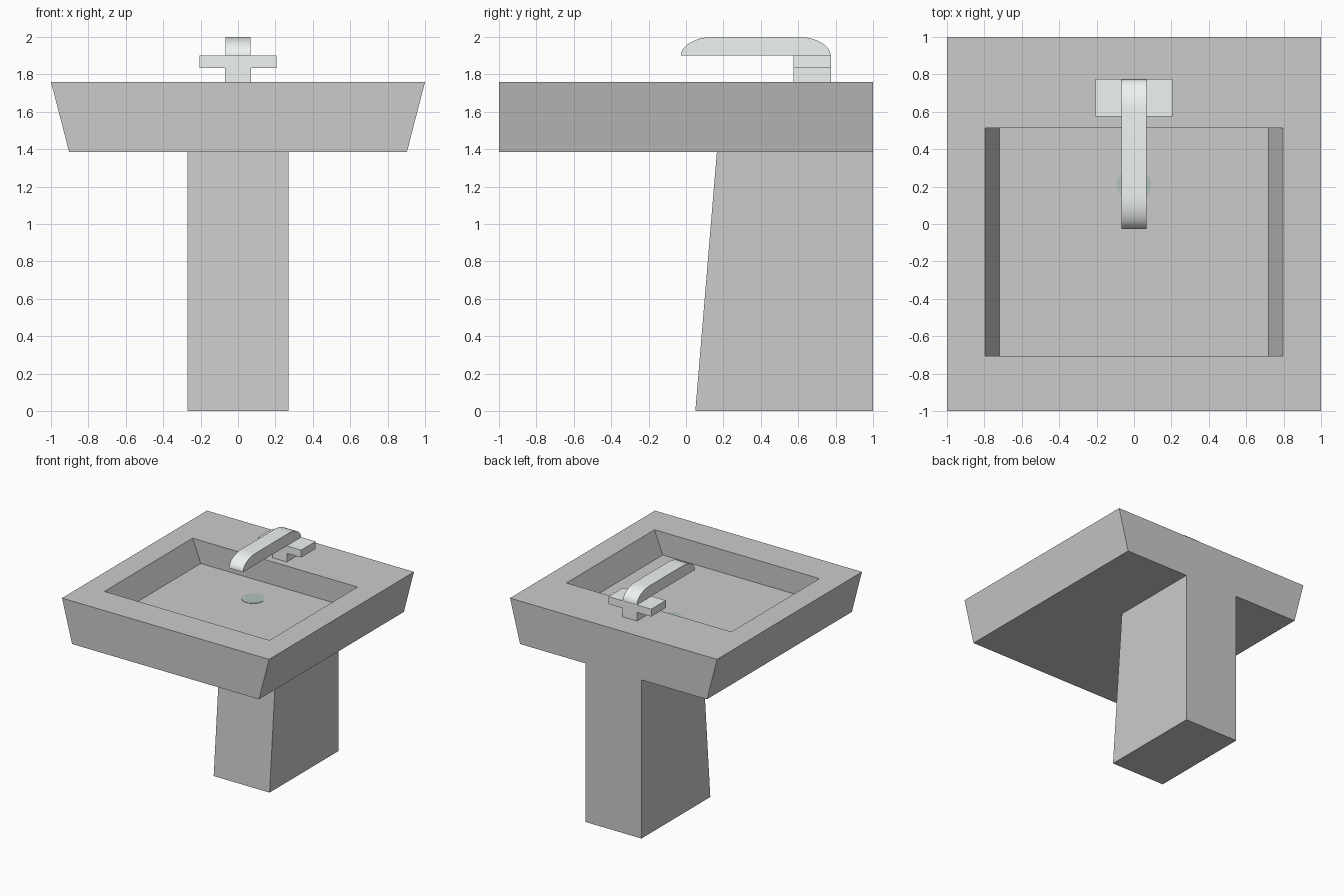
import bpy, bmesh, math

if "Cube" in bpy.data.objects:
    bpy.data.objects.remove(bpy.data.objects["Cube"])


def material(name, color):
    m = bpy.data.materials.new(name)
    m.diffuse_color = color
    m.use_nodes = True
    m.node_tree.nodes["Principled BSDF"].inputs["Base Color"].default_value = m.diffuse_color
    return m


def finish(name, bm, mat=None):
    bmesh.ops.recalc_face_normals(bm, faces=bm.faces)
    me = bpy.data.meshes.new(name)
    bm.to_mesh(me)
    bm.free()
    ob = bpy.data.objects.new(name, me)
    bpy.context.collection.objects.link(ob)
    if mat:
        me.materials.append(mat)
    return ob


def rect_stack(name, rings):
    """Closed solid through rectangles given as (half width, y front, y back, z)."""
    bm = bmesh.new()
    loops = [[bm.verts.new(p) for p in ((-w, y0, z), (w, y0, z), (w, y1, z), (-w, y1, z))]
             for w, y0, y1, z in rings]
    for a, b in zip(loops, loops[1:]):
        for i in range(4):
            j = (i + 1) % 4
            bm.faces.new((a[i], a[j], b[j], b[i]))
    bm.faces.new(loops[0][::-1])
    bm.faces.new(loops[-1])
    return finish(name, bm)


def extrude(name, points, offset, mat):
    """Solid from a flat outline pushed along an offset."""
    bm = bmesh.new()
    face = bm.faces.new([bm.verts.new(p) for p in points])
    new = bmesh.ops.extrude_face_region(bm, geom=[face], use_keep_orig=True)["geom"]
    bmesh.ops.translate(bm, vec=offset, verts=[v for v in new if isinstance(v, bmesh.types.BMVert)])
    return finish(name, bm, mat)


chrome = material("chrome", (0.86, 0.90, 0.88, 1))
drain_metal = material("drain_metal", (0.45, 0.54, 0.53, 1))

# Tapered pedestal with a leaning front
rect_stack("pedestal", [(0.27, 0.05, 1, 0), (0.27, 0.165, 1, 1.385)])

# Basin: flared outside, flat rim, sunken bowl
rect_stack("basin", [(0.903, -1, 1, 1.385), (1, -1, 1, 1.76),
                     (0.797, -0.705, 0.512, 1.76), (0.718, -0.705, 0.512, 1.56)])

# Drain disc on the bowl floor
bm = bmesh.new()
bmesh.ops.create_cone(bm, cap_ends=True, segments=32, radius1=0.092, radius2=0.092, depth=0.006)
drain = finish("drain", bm, drain_metal)
drain.location = (0, 0.21, 1.56)

# Tap base: T-shaped block carrying the two handles
half = [(0.07, 1.76), (0.07, 1.835), (0.207, 1.835), (0.207, 1.9)]
outline = half + [(-x, z) for x, z in reversed(half)]
extrude("tap_base", [(x, 0.575, z) for x, z in outline], (0, 0.2, 0), chrome)

# Spout: flat underside, elliptical rounding at both ends
arc = [math.radians(90 * i / 12) for i in range(13)]
profile = [(0.60 + 0.173 * math.cos(t), 1.9 + 0.1 * math.sin(t)) for t in arc]
profile += [(0.146 - 0.173 * math.cos(t), 1.9 + 0.1 * math.sin(t)) for t in reversed(arc)]
spout = extrude("spout", [(-0.068, y, z) for y, z in profile], (0.136, 0, 0), chrome)
bpy.context.view_layer.objects.active = spout
spout.select_set(True)
bpy.ops.object.shade_smooth_by_angle(angle=math.radians(35))
